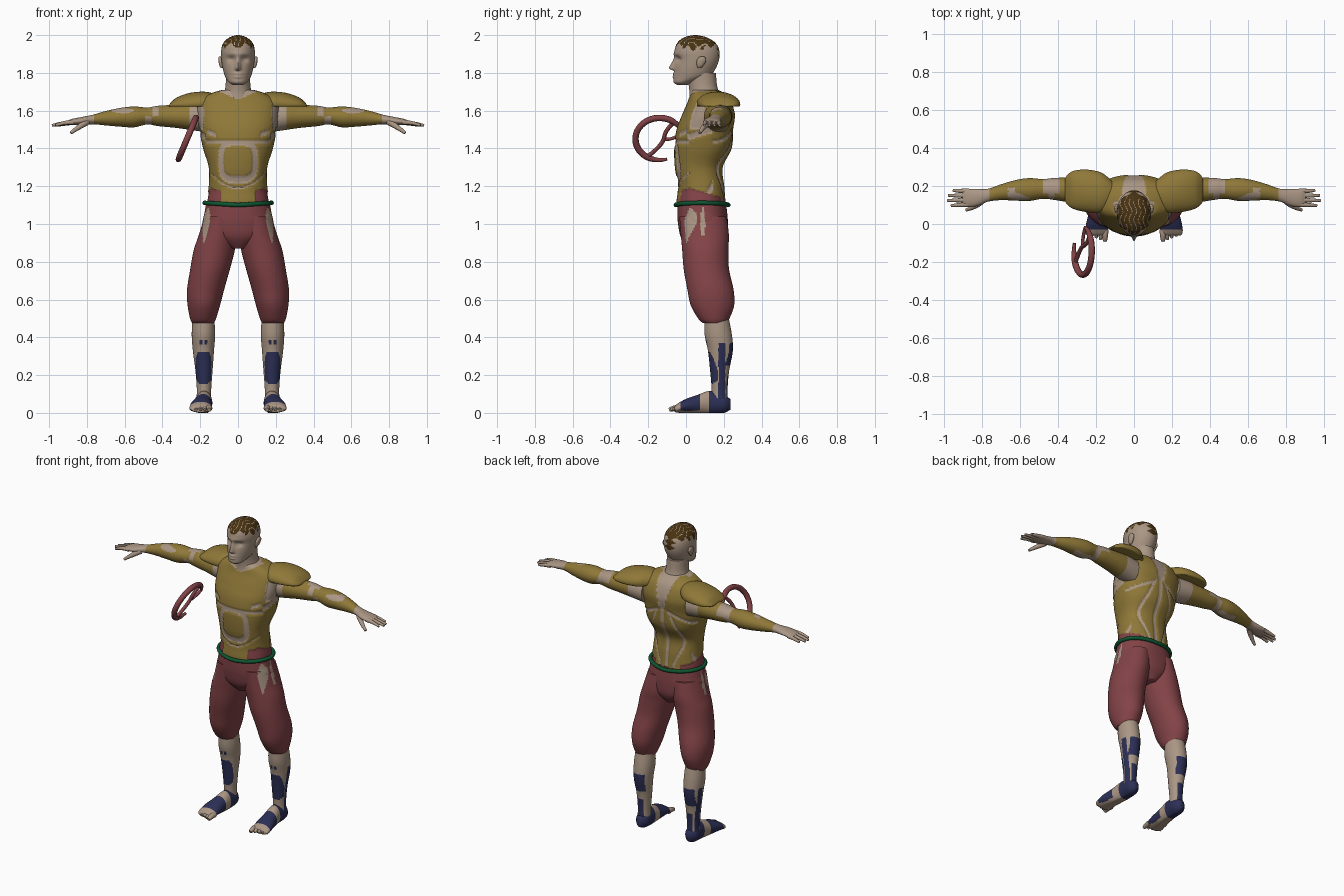
import bpy, bmesh, math
from mathutils import Vector

cube = bpy.data.objects.get("Cube")
if cube:
    bpy.data.objects.remove(cube)


def material(name, code):
    rgb = [((int(code[i:i + 2], 16) / 255 + .055) / 1.055) ** 2.4 for i in (0, 2, 4)]
    m = bpy.data.materials.new(name)
    m.use_nodes = True
    m.diffuse_color = (*rgb, 1)
    m.node_tree.nodes["Principled BSDF"].inputs["Base Color"].default_value = (*rgb, 1)
    return m


skin = material("skin", "aa9684")
gold = material("dull gold", "8f7838")
red = material("dull red", "834347")
navy = material("navy", "2c2f55")
green = material("belt green", "0e5530")
brown = material("hair brown", "483211")
SKIN, PAINT, CLOTH = 0, 1, 2


def finish(obj, mirror=False):
    bpy.ops.object.select_all(action='DESELECT')
    obj.select_set(True)
    bpy.context.view_layer.objects.active = obj
    bpy.ops.object.shade_smooth_by_angle(angle=math.radians(60))
    if mirror:
        obj.modifiers.new("Mirror", 'MIRROR')
    return obj


def blend(rows, t):
    """Catmull-Rom interpolation through the section rows."""
    i = min(int(t), len(rows) - 2)
    f = t - i
    a, b, c, d = (rows[max(0, min(len(rows) - 1, i + k))] for k in (-1, 0, 1, 2))
    return [q + .5 * f * (r - p + f * (2 * p - 5 * q + 4 * r - s + f * (3 * (q - r) + s - p)))
            for p, q, r, s in zip(a, b, c, d)]


def loft(name, axis, rows, mats, rule=None, shape=None, n=40, steps=6, mirror=False, power=2):
    """Skin of oval sections: each row is position, two centres, two radii."""
    bm = bmesh.new()
    rings = []
    total = (len(rows) - 1) * steps
    for k in range(total + 1):
        t, cu, cv, ru, rv = blend(rows, k / steps)
        ring = []
        for j in range(n):
            c, s = math.cos(math.tau * j / n), math.sin(math.tau * j / n)
            u = cu + max(ru, .002) * math.copysign(abs(c) ** (2 / power), c)
            v = cv + max(rv, .002) * math.copysign(abs(s) ** (2 / power), s)
            co = Vector({'x': (t, u, v), 'y': (u, t, v), 'z': (u, v, t)}[axis])
            ring.append(bm.verts.new(shape(co) if shape else co))
        rings.append(ring)
    for lo, hi in zip(rings, rings[1:]):
        for j in range(n):
            bm.faces.new((lo[j], lo[j - 1], hi[j - 1], hi[j]))
    bm.faces.new(rings[0])
    bm.faces.new(rings[-1])
    bmesh.ops.recalc_face_normals(bm, faces=bm.faces)
    if rule:
        for f in bm.faces:
            f.material_index = rule(*f.calc_center_median())
    mesh = bpy.data.meshes.new(name)
    bm.to_mesh(mesh)
    bm.free()
    for m in mats:
        mesh.materials.append(m)
    obj = bpy.data.objects.new(name, mesh)
    bpy.context.collection.objects.link(obj)
    return finish(obj, mirror)


def tube(name, points, radii, mat, mirror=False, closed=False):
    """Round bar along a smooth path."""
    cu = bpy.data.curves.new(name, 'CURVE')
    cu.dimensions = '3D'
    cu.bevel_depth = 1
    cu.bevel_resolution = 3
    cu.use_fill_caps = True
    sp = cu.splines.new('NURBS')
    sp.points.add(len(points) - 1)
    for p, co, r in zip(sp.points, points, radii):
        p.co, p.radius = (*co, 1), r
    sp.use_endpoint_u, sp.use_cyclic_u, sp.order_u, sp.resolution_u = True, closed, 3, 5
    cu.materials.append(mat)
    obj = bpy.data.objects.new(name, cu)
    bpy.context.collection.objects.link(obj)
    bpy.ops.object.select_all(action='DESELECT')
    obj.select_set(True)
    bpy.context.view_layer.objects.active = obj
    bpy.ops.object.convert(target='MESH')
    return finish(bpy.context.object, mirror)


def bump(d, width):
    return math.exp(-(d / width) ** 2)


# Torso: armour plates over skin, with cloth points rising at the hips
def torso_rule(x, y, z):
    ax = abs(x)
    if z < 1.11 or (ax > .09 and z < 1.19 - .3 * abs(y - .02)):
        return CLOTH
    if z > 1.66 + ax * .4 and y < .12:
        return SKIN
    if y < .06 and ax < .17:
        if z > 1.445:
            notch = abs(ax - .14) < .025 and abs(z - 1.48 - (ax - .14) * .4) < .012
            return SKIN if notch else PAINT
        if z > 1.425:
            return SKIN
        if (ax / .075) ** 4 + ((z - 1.335) / .08) ** 4 < 1:
            return PAINT
        if (ax / .105) ** 3 + (abs(z - 1.335) / .12) ** 3 < 1:
            return SKIN
        return SKIN if ax < .14 and abs(z - 1.19 - 4 * ax * ax) < .005 else PAINT
    if y > .14:
        spine = ax < .012 + max(0, z - 1.5) * .25
        groove = z < 1.5 and abs(ax - .075 - .03 * math.sin((z - 1.2) * 14)) < .008
        blade = ax > .03 and abs(z - 1.5 + .5 * (ax - .05)) < .01
        return SKIN if spine or groove or blade else PAINT
    flank = abs(y - .11 - (z - 1.15) * .55) < .014 and z < 1.32
    armpit = 1.44 + y * .3 < z < 1.47 + y * .4 or (z > 1.5 and .02 < y < .1 and ax > .18)
    return SKIN if flank or armpit else PAINT


def raise_plates(co):
    if torso_rule(*co) == PAINT:
        out = Vector((co.x, co.y - .09, 0)).normalized()
        return co + out * .005
    return co


loft("torso", 'z', [(1.06, 0, .085, .165, .13), (1.12, 0, .08, .162, .125), (1.2, 0, .08, .15, .118),
                    (1.3, 0, .068, .15, .122), (1.4, 0, .09, .18, .147), (1.5, 0, .1, .2, .145),
                    (1.58, 0, .12, .212, .135), (1.65, 0, .125, .2, .11), (1.69, 0, .115, .14, .09),
                    (1.71, 0, .1, .08, .07)],
     [skin, gold, red], torso_rule, raise_plates, n=144, steps=12, power=2.3)


# Head with face relief, hair by height
def face(co):
    x, y, z = co
    if y < .03:
        ridge = max(0, min(1, (1.9 - z) / .07)) if z > 1.822 else max(0, 1 - (1.822 - z) / .012)
        y -= .03 * ridge * bump(x, .013)
        y += .014 * bump(abs(x) - .036, .02) * bump(z - 1.872, .016)
        y -= .006 * bump(z - 1.9, .012) * bump(x, .06)
        y -= .007 * bump(x, .025) * (bump(z - 1.794, .007) + bump(z - 1.778, .007))
    return Vector((x, y, z))


def hair_rule(x, y, z):
    line = 1.945 + .012 * math.sin(y * 130) - .02 * bump(y - .05, .05) * (abs(x) > .06)
    tail = y > .12 and abs(x) < .025 + .012 * math.sin(z * 190) and z > 1.875
    streak = math.sin(x * 260 + 2 * math.sin(y * 70)) > .93
    return PAINT if (z > line and not streak) or tail else SKIN


loft("head", 'z', [(1.735, 0, -.02, .025, .025), (1.75, 0, -.01, .048, .055), (1.78, 0, .03, .068, .094),
                   (1.82, 0, .047, .08, .108), (1.87, 0, .06, .088, .115), (1.92, 0, .058, .089, .118),
                   (1.96, 0, .055, .077, .1), (1.988, 0, .05, .045, .06), (2, 0, .05, .008, .01)],
     [skin, brown], hair_rule, face, n=96, steps=9)
loft("neck", 'z', [(1.62, 0, .11, .1, .1), (1.68, 0, .1, .078, .082), (1.73, 0, .09, .066, .075),
                   (1.8, 0, .08, .064, .078)], [skin])
loft("ears", 'z', [(1.825, .084, .07, .006, .008), (1.84, .088, .075, .011, .018), (1.865, .092, .082, .012, .025),
                   (1.882, .095, .085, .008, .016), (1.888, .097, .087, .002, .004)], [skin], n=16, mirror=True)

# Shoulder guards: domes with a flat underside
loft("shoulder_guards", 'x', [(.11, .16, 1.64, .06, .045), (.17, .165, 1.64, .105, .06), (.25, .175, 1.635, .112, .06),
                              (.32, .18, 1.632, .1, .04), (.355, .18, 1.628, .075, .016), (.365, .18, 1.625, .05, .004)],
     [gold], shape=lambda c: Vector((c.x, c.y, max(c.z, 1.622))), mirror=True)


# Arms and hands
def arm_rule(x, y, z):
    top = z > 1.57
    if x > .765 or (x < .255 and z < 1.62):
        return SKIN
    elbow = abs(x - .475 + (.04 if top else 0)) < (.045 if top and y > .16 else .018)
    patch = ((x - .61) / .06) ** 2 + ((z - 1.6) / .014) ** 2 < 1 and y < .19
    under = abs(x - .55) < .08 and z < 1.525 and abs(y - .19) < .02
    return SKIN if elbow or patch or under else PAINT


loft("arms", 'x', [(.16, .17, 1.56, .07, .075), (.24, .17, 1.568, .075, .072), (.32, .178, 1.57, .068, .062),
                   (.42, .185, 1.572, .058, .054), (.48, .185, 1.572, .052, .045), (.55, .182, 1.567, .06, .055),
                   (.62, .178, 1.565, .055, .05), (.7, .168, 1.56, .042, .038), (.77, .152, 1.553, .034, .025),
                   (.83, .14, 1.545, .045, .021), (.88, .138, 1.54, .047, .016), (.905, .138, 1.535, .04, .01)],
     [skin, gold], arm_rule, n=64, steps=10, mirror=True)
for i, (name, tip) in enumerate(zip(("index", "middle", "ring", "little"), (.965, .985, .98, .955))):
    y = .103 + i * .024
    tube(name + "_fingers", [(.87, y, 1.538), (.92, y - .002, 1.54 - i * .003), (tip, y - .006 + i * .003, 1.522)],
         (.013, .012, .007), skin, True)
tube("thumbs", [(.8, .125, 1.54), (.835, .09, 1.52), (.885, .074, 1.482)], (.018, .015, .008), skin, True)


# Trousers with side slits
def slit_rule(x, y, z):
    ax = abs(x)
    taper = min(1, max(0, (z - .89) / .09)) * min(1, max(0, (1.09 - z) / .04))
    front = y < .06 and abs(ax - .158 - (1.08 - z) * .13) < .017 * taper
    side = ax > .12 and z > .94 and abs(y - .09) < .012 * taper
    return PAINT if front or side else SKIN


loft("hips", 'z', [(1.115, 0, .083, .168, .128), (1.06, 0, .086, .177, .132), (1, 0, .09, .186, .132),
                   (.93, 0, .095, .15, .122), (.87, 0, .1, .04, .085)],
     [red, skin], slit_rule, n=96, steps=10, power=2.2)
loft("trouser_legs", 'z', [(1.04, .09, .09, .088, .125), (.94, .106, .1, .102, .127), (.86, .126, .102, .109, .122),
                           (.76, .148, .108, .105, .12), (.65, .172, .13, .098, .122), (.57, .181, .14, .086, .115),
                           (.5, .185, .147, .069, .083), (.475, .185, .15, .058, .06)],
     [red, skin], slit_rule, n=80, steps=8, mirror=True)
tube("belt", [(.178 * math.cos(a), .085 + .14 * math.sin(a), 1.1 + .012 * abs(math.cos(a)))
              for a in (math.tau * i / 24 for i in range(24))], [.012] * 24, green, closed=True)


# Lower legs with navy guards
def shin_rule(x, y, z):
    front = y < .17 and ((x - .183) / .042) ** 4 + ((z - .24) / .085) ** 4 < 1
    dots = y < .14 and .36 < z < .385 and .006 < abs(x - .183) < .022
    back = y > .2 and abs(x - .183) < .04 and .25 < z < .37
    strap = abs(y - .19) < .018 and z < .37 and x > .18
    return PAINT if front or dots or back or strap or (y > .19 and z < .2 and abs(x - .18) < .02) else SKIN


loft("shins", 'z', [(.53, .183, .16, .055, .06), (.42, .183, .17, .062, .072), (.33, .183, .182, .056, .066),
                    (.22, .18, .178, .045, .05), (.12, .18, .178, .038, .042), (.05, .182, .178, .04, .046)],
     [skin, navy], shin_rule, n=72, steps=14, mirror=True)
loft("feet", 'y', [(.235, .18, .045, .018, .028), (.2, .18, .048, .042, .048), (.13, .18, .055, .043, .062),
                   (.06, .188, .045, .05, .05), (0, .195, .037, .058, .037), (-.045, .198, .025, .058, .024),
                   (-.06, .198, .02, .05, .015)],
     [skin, navy], lambda x, y, z: PAINT if y > .125 or (-.03 < y < .07 and z > .012) else SKIN,
     lambda c: Vector((c.x, c.y, max(c.z, 0))), n=56, steps=10, mirror=True)
for i in range(5):
    x, r = .153 + i * .023, (.018 if i == 0 else .013)
    tube(f"toes_{i + 1}", [(x, -.03, .025), (x, -.06 + i * .006, .028), (x, -.09 + i * .009, .016)],
         (r, r, r * .6), skin, True)


# Floating open ring with a curved grip
def tilted(y, z):
    return (-.27 + .42 * (z - 1.45), y, z)


arc = [math.radians(15 + 273 * i / 24) for i in range(25)]
tube("ring_blade", [tilted(-.14 + .128 * math.cos(a), 1.45 + .112 * math.sin(a)) for a in arc],
     [.008 + .009 * min(1, i / 4, (24 - i) / 4) for i in range(25)], red)
tube("ring_grip", [tilted(-.06, 1.54), tilted(-.11, 1.5), tilted(-.12, 1.42), tilted(-.2, 1.36)], [.011] * 4, red)
tube("ring_strut", [tilted(-.12, 1.45), tilted(-.08, 1.44), tilted(-.02, 1.48)], [.009] * 3, red)
